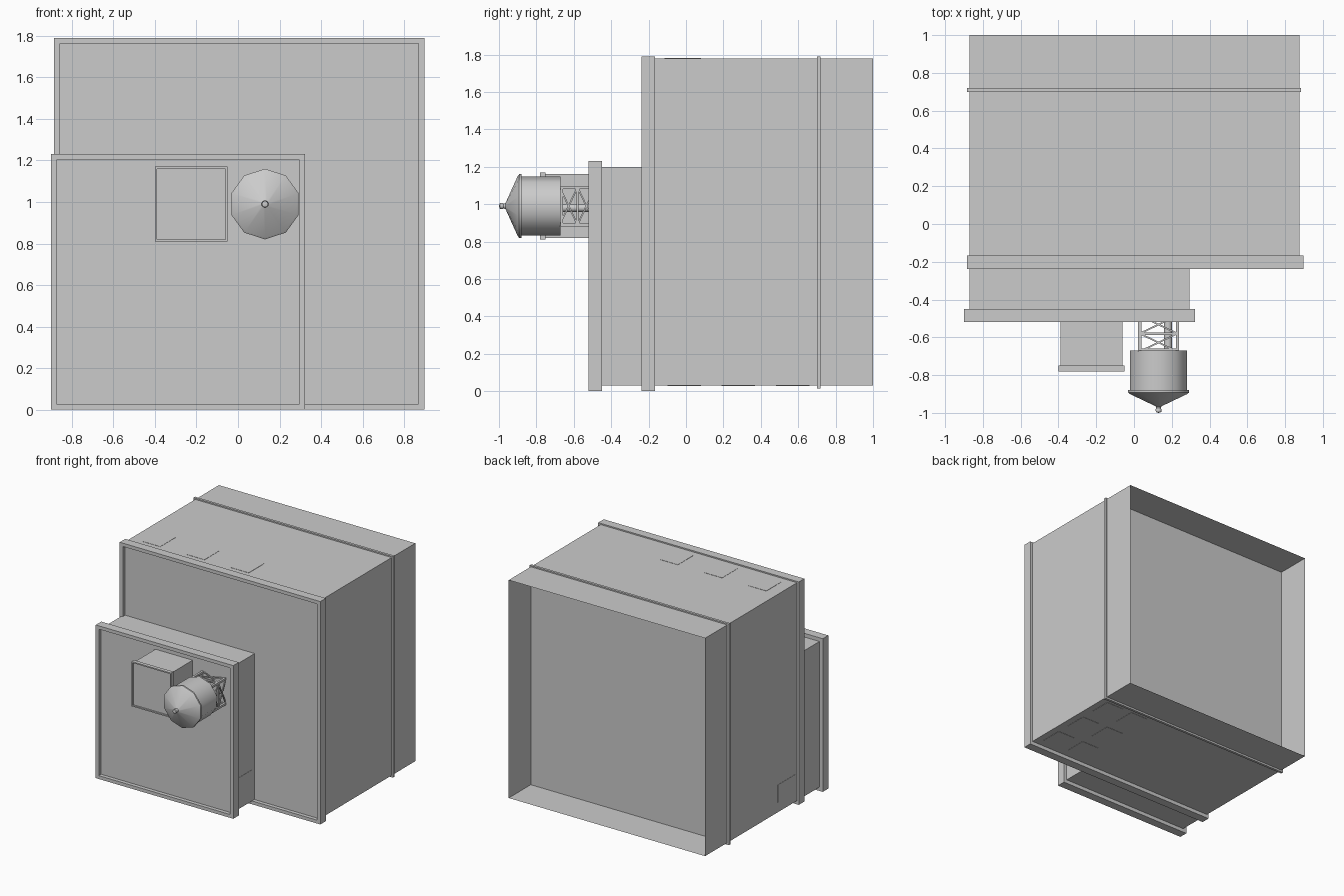
import bpy, bmesh, math
from mathutils import Vector, Matrix

cube = bpy.data.objects.get("Cube")
if cube:
    bpy.data.objects.remove(cube, do_unlink=True)

grey = bpy.data.materials.new("plain_grey")
grey.use_nodes = True
grey.diffuse_color = (0.6, 0.6, 0.6, 1)
grey.node_tree.nodes["Principled BSDF"].inputs["Base Color"].default_value = (0.6, 0.6, 0.6, 1)


def finish(name, bm, smooth=False):
    me = bpy.data.meshes.new(name)
    bm.to_mesh(me)
    bm.free()
    ob = bpy.data.objects.new(name, me)
    bpy.context.scene.collection.objects.link(ob)
    me.materials.append(grey)
    if smooth:
        bpy.ops.object.select_all(action='DESELECT')
        ob.select_set(True)
        bpy.context.view_layer.objects.active = ob
        bpy.ops.object.shade_smooth_by_angle(angle=math.radians(40))
    return ob


def add_box(bm, x, y, z):
    lo, hi = Vector((x[0], y[0], z[0])), Vector((x[1], y[1], z[1]))
    mat = Matrix.Translation((lo + hi) / 2) @ Matrix.Diagonal((*(hi - lo), 1))
    bmesh.ops.create_cube(bm, size=1, matrix=mat)


def box(name, x, y, z, open_back=False):
    bm = bmesh.new()
    add_box(bm, x, y, z)
    if open_back:
        back = [f for f in bm.faces if f.normal.y > 0.9]
        bmesh.ops.delete(bm, geom=back, context='FACES')
    return finish(name, bm)


def parapet(name, x, y, z, rim, depth):
    """Slab whose front face is a raised rim around a sunken deck."""
    bm = bmesh.new()
    add_box(bm, x, y, z)
    front = [f for f in bm.faces if f.normal.y < -0.9]
    bmesh.ops.inset_region(bm, faces=front, thickness=rim, use_even_offset=True)
    deck = bmesh.ops.extrude_face_region(bm, geom=front)
    verts = [v for v in deck["geom"] if isinstance(v, bmesh.types.BMVert)]
    bmesh.ops.translate(bm, verts=verts, vec=(0, depth, 0))
    bmesh.ops.delete(bm, geom=front, context='FACES')
    bmesh.ops.recalc_face_normals(bm, faces=bm.faces)
    return finish(name, bm)


def add_rod(bm, a, b, radius, sides=4):
    a, b = Vector(a), Vector(b)
    turn = (b - a).to_track_quat('Z', 'Y').to_matrix().to_4x4()
    spin = Matrix.Rotation(math.pi / 4, 4, 'Z')
    bmesh.ops.create_cone(bm, cap_ends=True, segments=sides, radius1=radius, radius2=radius,
                          depth=(b - a).length,
                          matrix=Matrix.Translation((a + b) / 2) @ turn @ spin)


# Main block, open at the back, with a floor slab inside
box("main_walls", (-0.87, 0.875), (-0.19, 1.0), (0.03, 1.78), open_back=True)
box("floor_slab", (-0.885, 0.885), (0.70, 0.72), (0.015, 1.79))
parapet("main_parapet", (-0.885, 0.897), (-0.237, -0.167), (0, 1.79), 0.027, 0.03)

# Lower front block
box("annex_walls", (-0.87, 0.293), (-0.47, -0.2), (0.03, 1.2))
parapet("annex_parapet", (-0.9, 0.322), (-0.52, -0.45), (0, 1.23), 0.027, 0.03)

# Roof hut
box("hut_walls", (-0.39, -0.06), (-0.76, -0.48), (0.82, 1.16))
parapet("hut_parapet", (-0.4, -0.05), (-0.78, -0.75), (0.81, 1.17), 0.01, 0.012)

# Flush panels on the walls
for i in range(3):
    x = -0.77 + 0.393 * i
    box("upper_panel", (x, x + 0.16), (-0.115, 0.08), (1.775, 1.782))
    y = -0.1 + 0.29 * i
    for x in (0.42, 0.66):
        box("lower_panel", (x, x + 0.16), (y, y + 0.18), (0.028, 0.035))
box("side_panel", (-0.872, -0.866), (-0.15, 0.08), (0.11, 0.25))
box("annex_panel", (0.288, 0.295), (-0.45, -0.24), (0.03, 0.28))

# Tank, spun about an axis pointing to the front
CX, CZ = 0.13, 0.99
SIDES = 10
profile = [(0, -0.67), (0.158, -0.67), (0.158, -0.88), (0.17, -0.88), (0.17, -0.892),
           (0.16, -0.9), (0.016, -0.965), (0.013, -0.975), (0.017, -0.982),
           (0.015, -0.995), (0, -1.0)]
bm = bmesh.new()
pts = [bm.verts.new((CX, y, CZ + r)) for r, y in profile]
edges = [bm.edges.new(p) for p in zip(pts, pts[1:])]
bmesh.ops.spin(bm, geom=pts + edges, cent=(CX, 0, CZ), axis=(0, 1, 0),
               angle=math.tau, steps=SIDES, use_duplicate=False)
bmesh.ops.remove_doubles(bm, verts=bm.verts, dist=0.0005)
bmesh.ops.recalc_face_normals(bm, faces=bm.faces)
finish("tank", bm, smooth=True)

# Braced stand under the tank
bm = bmesh.new()
H = 0.1
Y0, Y1, YM = -0.675, -0.485, -0.58
corners = [(CX + sx * H, CZ + sz * H) for sx, sz in ((-1, -1), (1, -1), (1, 1), (-1, 1))]
for (ax, az), (bx, bz) in zip(corners, corners[1:] + corners[:1]):
    add_rod(bm, (ax, Y0, az), (ax, Y1, az), 0.012)
    for y in (-0.665, YM):
        add_rod(bm, (ax, y, az), (bx, y, bz), 0.009)
    for ya, yb in ((Y0, YM), (YM, Y1)):
        add_rod(bm, (ax, ya, az), (bx, yb, bz), 0.006)
        add_rod(bm, (ax, yb, az), (bx, ya, bz), 0.006)
finish("tank_stand", bm)

# Supply pipe
bm = bmesh.new()
add_rod(bm, (0.18, Y0, 0.98), (0.18, Y1, 0.98), 0.022, 10)
finish("supply_pipe", bm, smooth=True)
